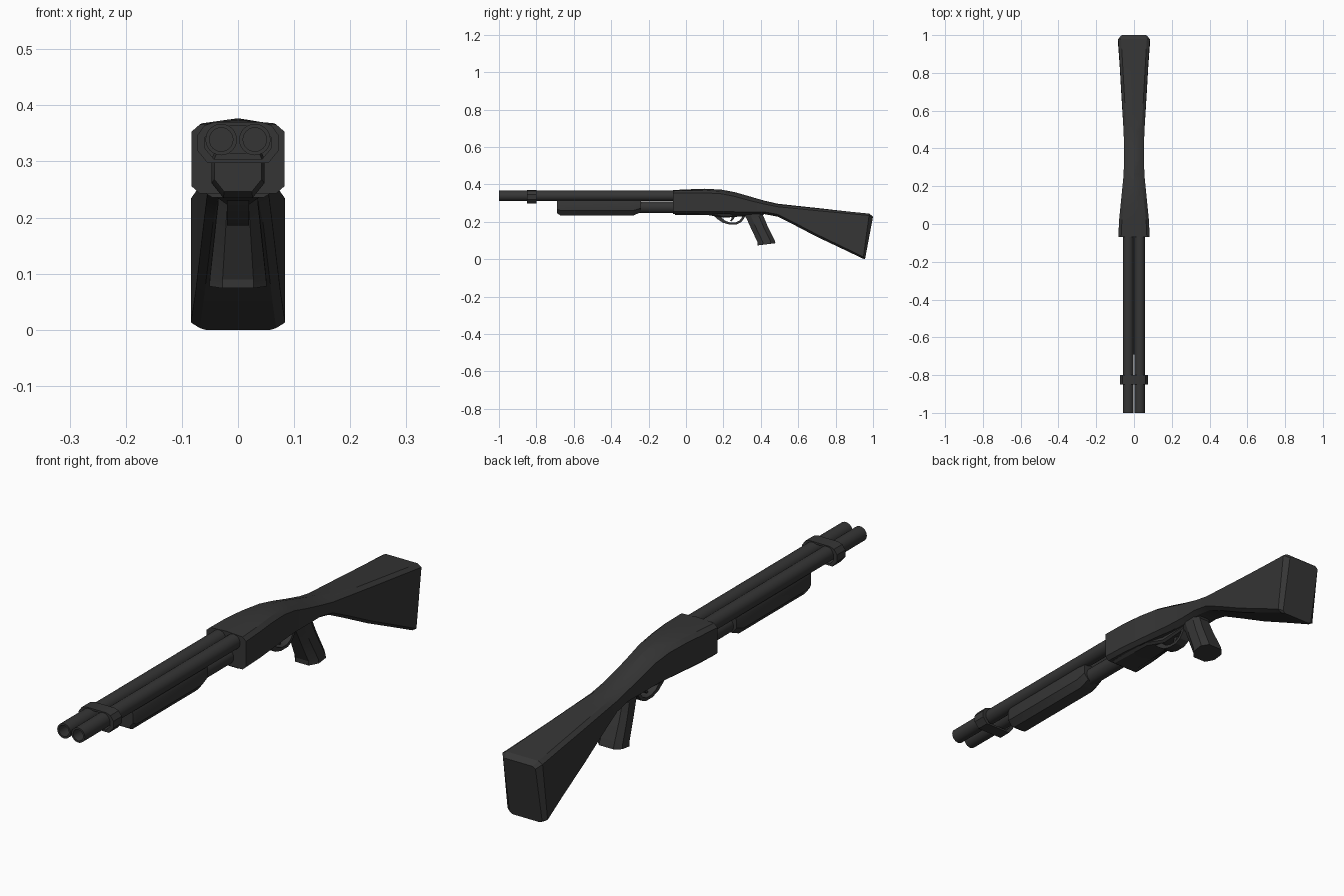
import bpy, bmesh, math

steel = bpy.data.materials.new("dark grey")
steel.diffuse_color = (0.036, 0.036, 0.036, 1)


def finish(name, bm):
    bmesh.ops.recalc_face_normals(bm, faces=bm.faces)
    me = bpy.data.meshes.new(name)
    bm.to_mesh(me)
    bm.free()
    me.materials.append(steel)
    ob = bpy.data.objects.new(name, me)
    bpy.context.collection.objects.link(ob)
    bpy.ops.object.select_all(action='DESELECT')
    ob.select_set(True)
    bpy.context.view_layer.objects.active = ob
    bpy.ops.object.shade_smooth_by_angle(angle=math.radians(25))
    return ob


def loft(name, rings, closed=False):
    """Skin a row of equal-length rings; cap the ends or close the row."""
    bm = bmesh.new()
    vs = [[bm.verts.new(p) for p in r] for r in rings]
    n = len(rings[0])
    pairs = list(zip(vs, vs[1:])) + ([(vs[-1], vs[0])] if closed else [])
    for a, b in pairs:
        for i in range(n):
            j = (i + 1) % n
            bm.faces.new((a[i], a[j], b[j], b[i]))
    if not closed:
        bm.faces.new(vs[0])
        bm.faces.new(vs[-1])
    return finish(name, bm)


def section(yt, yb, zt, zb, w, cx, cz, ridge=0.0):
    """Chamfered box section, leaning from yt at the top to yb at the bottom."""
    half = [(w - cx, zt), (w, zt - cz), (w, zb + cz), (w - cx, zb)]
    pts = [(0, zt + ridge)] + half + [(0, zb)] + [(-x, z) for x, z in reversed(half)]
    return [(x, yb + (yt - yb) * (z - zb) / (zt - zb), z) for x, z in pts]


def circle(x, y, z, r, n=24):
    return [(x + r * math.cos(2 * math.pi * i / n), y,
             z + r * math.sin(2 * math.pi * i / n)) for i in range(n)]


def prism(name, pts, w):
    """Side profile (y, z) given thickness across x."""
    bm = bmesh.new()
    f = bm.faces.new([bm.verts.new((-w, y, z)) for y, z in pts])
    ext = bmesh.ops.extrude_face_region(bm, geom=[f])["geom"]
    bmesh.ops.translate(bm, vec=(2 * w, 0, 0),
                        verts=[g for g in ext if isinstance(g, bmesh.types.BMVert)])
    return finish(name, bm)


# Receiver flowing into the wrist and stock
loft("receiver_and_stock", [
    section(-0.07, -0.07, 0.366, 0.243, 0.083, 0.015, 0.013, 0.004),
    section(0.02, 0.02, 0.368, 0.243, 0.079, 0.015, 0.013, 0.006),
    section(0.10, 0.10, 0.368, 0.243, 0.071, 0.016, 0.013, 0.009),
    section(0.19, 0.19, 0.363, 0.242, 0.062, 0.018, 0.013, 0.009),
    section(0.26, 0.26, 0.350, 0.240, 0.055, 0.020, 0.014, 0.009),
    section(0.34, 0.34, 0.328, 0.238, 0.053, 0.020, 0.014, 0.008),
    section(0.42, 0.42, 0.307, 0.241, 0.053, 0.020, 0.012, 0.006),
    section(0.49, 0.49, 0.293, 0.228, 0.055, 0.018, 0.012, 0.004),
    section(0.58, 0.57, 0.284, 0.188, 0.060, 0.015, 0.012, 0.003),
    section(0.72, 0.70, 0.270, 0.120, 0.068, 0.015, 0.012, 0.002),
    section(0.86, 0.84, 0.256, 0.054, 0.076, 0.015, 0.011),
    section(0.98, 0.947, 0.244, 0.003, 0.084, 0.016, 0.010),
    section(1.00, 0.957, 0.228, 0.000, 0.068, 0.010, 0.008)])

# Lower frame plate under the receiver
loft("lower_frame", [
    section(-0.06, -0.06, 0.27, 0.236, 0.056, 0.010, 0.006),
    section(0.12, 0.12, 0.27, 0.236, 0.050, 0.012, 0.008),
    section(0.20, 0.20, 0.27, 0.222, 0.026, 0.008, 0.008),
    section(0.34, 0.34, 0.27, 0.232, 0.026, 0.008, 0.006)])

# Twin hollow barrels
for side, x in (("left", -0.030), ("right", 0.030)):
    loft(side + "_barrel", [
        circle(x, -0.05, 0.339, 0.028), circle(x, -1.0, 0.339, 0.028),
        circle(x, -1.0, 0.339, 0.021), circle(x, -0.85, 0.339, 0.021)])

# Band clamped round both barrels
half = [(0.042, 0.036), (0.060, 0.030), (0.073, 0.012), (0.073, -0.014), (0.054, -0.037)]
outline = half + [(-x, z) for x, z in reversed(half)]
loft("barrel_band", [[(x * s, y, 0.334 + z * s) for x, z in outline]
                     for y, s in ((-0.85, 1), (-0.80, 1), (-0.80, 0.8), (-0.85, 0.8))],
     closed=True)

# Magazine tube and sliding fore-end
loft("magazine_tube", [circle(0, -0.30, 0.277, 0.031), circle(0, -0.05, 0.277, 0.031)])


def grip_ring(y, zb, w, c):
    pts = [(w * 0.9, 0.315), (w, 0.305), (w, zb + c), (w - c * 0.8, zb)]
    pts += [(-x, z) for x, z in reversed(pts)]
    return [(x, y, z) for x, z in pts]


loft("fore_end", [grip_ring(-0.69, 0.246, 0.042, 0.022),
                  grip_ring(-0.672, 0.235, 0.047, 0.026),
                  grip_ring(-0.28, 0.235, 0.047, 0.026),
                  grip_ring(-0.24, 0.252, 0.043, 0.022)])


# Pistol grip, flaring towards its base
def handle_ring(yf, zf, yb, zb, w):
    half = [(w * 0.55, 0.0), (w, 0.3), (w, 0.75), (w * 0.6, 1.0)]
    pts = half + [(-x, t) for x, t in reversed(half)]
    return [(x, yf + (yb - yf) * t, zf + (zb - zf) * t) for x, t in pts]


loft("pistol_grip", [handle_ring(0.30, 0.255, 0.435, 0.265, 0.036),
                     handle_ring(0.325, 0.215, 0.412, 0.235, 0.036),
                     handle_ring(0.350, 0.160, 0.435, 0.180, 0.042),
                     handle_ring(0.383, 0.090, 0.475, 0.098, 0.050),
                     handle_ring(0.383, 0.074, 0.478, 0.086, 0.051)])

# Trigger guard and trigger
outer = [(0.14, 0.240), (0.165, 0.217), (0.195, 0.196), (0.23, 0.186),
         (0.27, 0.186), (0.295, 0.198), (0.31, 0.218), (0.325, 0.245)]
inner = [(0.308, 0.245), (0.298, 0.222), (0.285, 0.206), (0.265, 0.197),
         (0.235, 0.197), (0.21, 0.206), (0.19, 0.222), (0.18, 0.240)]
prism("trigger_guard", outer + inner, 0.020)
prism("trigger", [(0.235, 0.24), (0.262, 0.24), (0.257, 0.217), (0.243, 0.202),
                  (0.236, 0.205), (0.245, 0.220)], 0.007)
